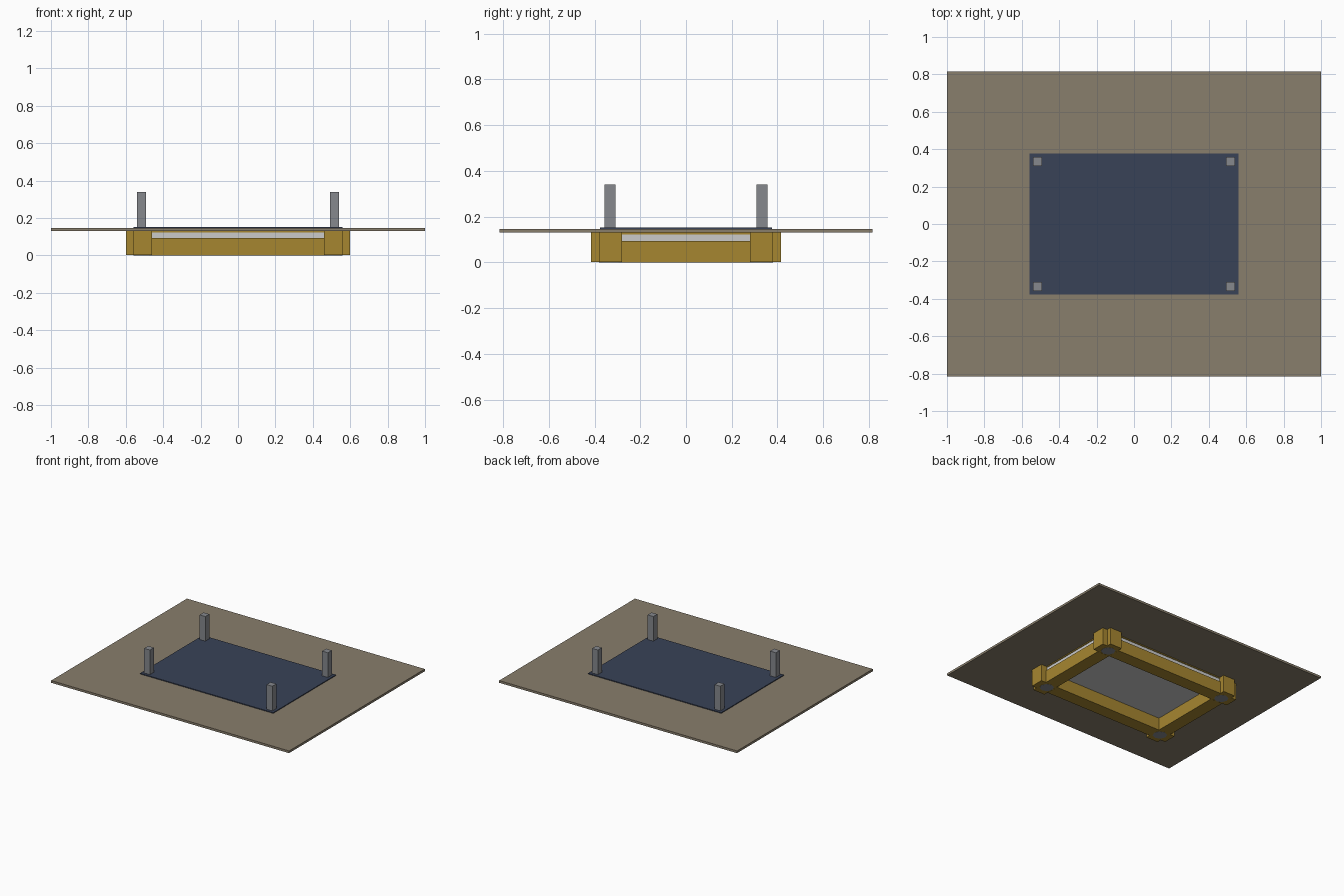
import bpy, bmesh
from mathutils import Matrix

if "Cube" in bpy.data.objects:
    bpy.data.objects.remove(bpy.data.objects["Cube"])


def material(name, rgb):
    m = bpy.data.materials.new(name)
    m.diffuse_color = (*rgb, 1)
    m.use_nodes = True
    m.node_tree.nodes["Principled BSDF"].inputs["Base Color"].default_value = m.diffuse_color
    return m


GOLD = material("ochre", (0.38, 0.24, 0.03, 1)[:3])
TAN = material("tan", (0.25, 0.21, 0.15))
BLUE = material("navy", (0.04, 0.055, 0.095))
STEEL = material("steel", (0.24, 0.25, 0.27))


def make(name, bm, mat):
    me = bpy.data.meshes.new(name)
    bm.to_mesh(me)
    bm.free()
    ob = bpy.data.objects.new(name, me)
    bpy.context.collection.objects.link(ob)
    if mat:
        me.materials.append(mat)
    return ob


def box(name, x, y, z, mat=None):
    """Box from (min, max) ranges."""
    bm = bmesh.new()
    c = [(a + b) / 2 for a, b in (x, y, z)]
    s = [b - a for a, b in (x, y, z)]
    bmesh.ops.create_cube(bm, size=1, matrix=Matrix.Translation(c) @ Matrix.Diagonal((*s, 1)))
    return make(name, bm, mat)


def around(a, half):
    return (a - half, a + half)


def prism(name, pts, z, mat):
    """Vertical extrusion of a plan outline."""
    bm = bmesh.new()
    f = bm.faces.new([bm.verts.new((px, py, z[0])) for px, py in pts])
    ext = bmesh.ops.extrude_face_region(bm, geom=[f])
    verts = [v for v in ext["geom"] if isinstance(v, bmesh.types.BMVert)]
    bmesh.ops.translate(bm, verts=verts, vec=(0, 0, z[1] - z[0]))
    bmesh.ops.recalc_face_normals(bm, faces=bm.faces)
    return make(name, bm, mat)


# Wide thin deck and the dark panel lying on it
box("deck", (-1, 1), (-0.815, 0.815), (0.13, 0.147), TAN)
box("top_panel", (-0.56, 0.56), (-0.377, 0.377), (0.146, 0.153), BLUE)

# Base rails between the corner blocks
for s, side in ((-1, "front"), (1, "back")):
    box(f"{side}_rail", (-0.46, 0.46), around(s * 0.33, 0.05), (0, 0.094), GOLD)
for s, side in ((-1, "left"), (1, "right")):
    box(f"{side}_rail", around(s * 0.51, 0.05), (-0.28, 0.28), (0, 0.094), GOLD)

# Grey slab resting on the rails, under a thin spacer board
box("slab", (-0.55, 0.55), (-0.37, 0.37), (0.094, 0.122))
box("spacer", (-0.555, 0.555), (-0.375, 0.375), (0.122, 0.13), GOLD)

# Notched corner blocks, round foot pads and upright posts
plan = [(0.46, 0.28), (0.60, 0.28), (0.60, 0.38), (0.56, 0.38), (0.56, 0.415), (0.46, 0.415)]
for sx, lr in ((-1, "left"), (1, "right")):
    for sy, fb in ((-1, "front"), (1, "back")):
        tag = f"{fb}_{lr}"
        prism(f"{tag}_corner", [(sx * a, sy * b) for a, b in plan], (0.001, 0.13), GOLD)
        box(f"{tag}_post", around(sx * 0.515, 0.024), around(sy * 0.333, 0.024), (0.13, 0.34), STEEL)
        bm = bmesh.new()
        bmesh.ops.create_cone(bm, cap_ends=True, segments=8, radius1=0.05, radius2=0.05, depth=0.02,
                              matrix=Matrix.Translation((sx * 0.51, sy * 0.33, 0.01)))
        make(f"{tag}_foot_pad", bm, STEEL)
